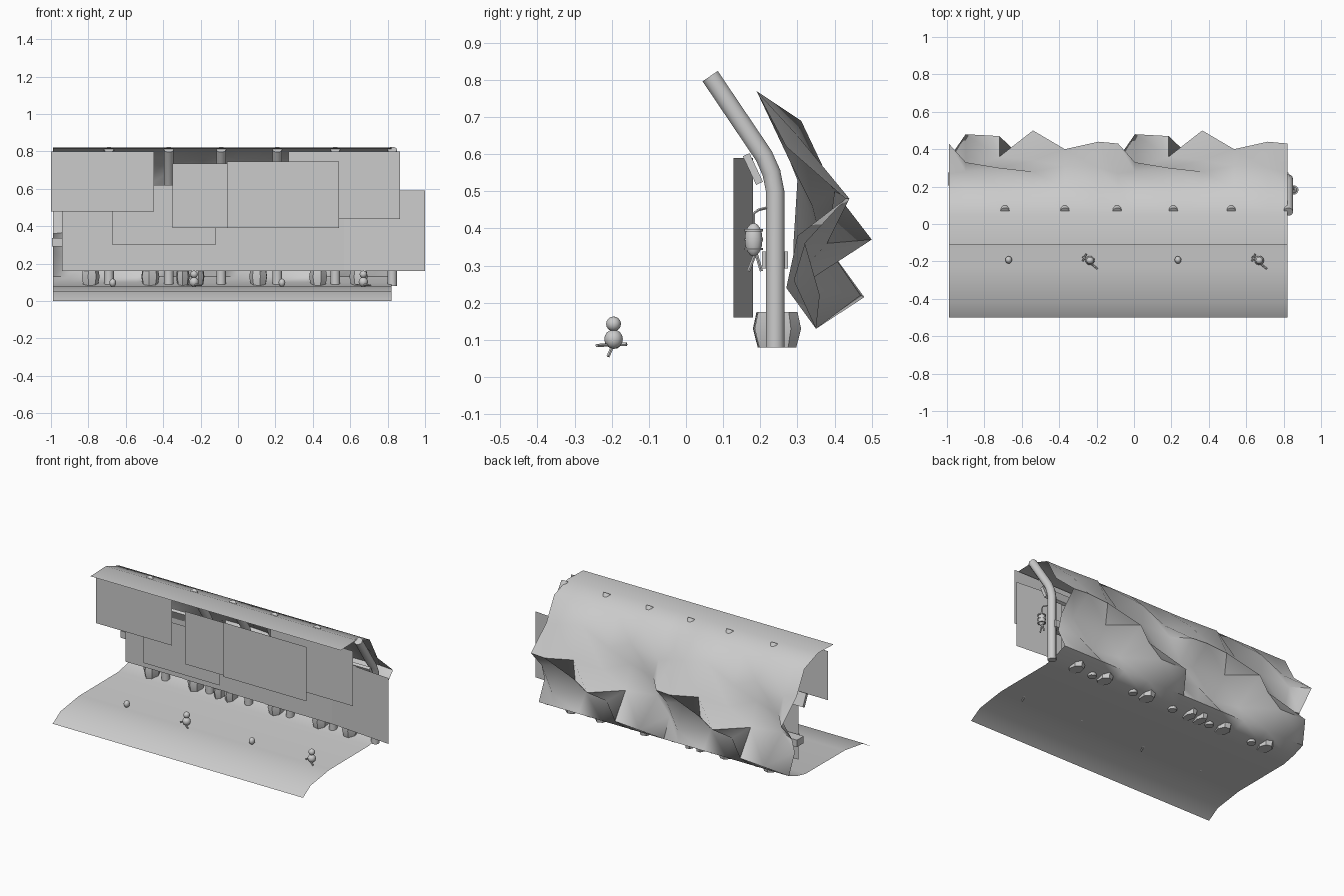
import bpy, math
from mathutils import Vector

if "Cube" in bpy.data.objects:
    bpy.data.objects.remove(bpy.data.objects["Cube"])


def mesh(name, verts, faces, angle=None):
    me = bpy.data.meshes.new(name)
    me.from_pydata(verts, [], faces)
    ob = bpy.data.objects.new(name, me)
    bpy.context.collection.objects.link(ob)
    if angle:
        smooth(ob, angle)
    return ob


def smooth(ob, angle=40):
    bpy.ops.object.select_all(action='DESELECT')
    ob.select_set(True)
    bpy.context.view_layer.objects.active = ob
    bpy.ops.object.shade_smooth_by_angle(angle=math.radians(angle))


def tube(name, pts, r, sides=8):
    # sweep a ring along a path lying in any plane
    pts = [Vector(p) for p in pts]
    verts, faces = [], []
    for i, p in enumerate(pts):
        d = (pts[min(i + 1, len(pts) - 1)] - pts[max(i - 1, 0)]).normalized()
        side = Vector((1, 0, 0)) if abs(d.x) < .9 else Vector((0, 1, 0))
        u = (side - d * side.dot(d)).normalized()
        v = d.cross(u)
        for k in range(sides):
            a = 2 * math.pi * k / sides
            verts.append(p + r * (u * math.cos(a) + v * math.sin(a)))
    for i in range(len(pts) - 1):
        for k in range(sides):
            n = (k + 1) % sides
            faces.append((i * sides + k, i * sides + n, (i + 1) * sides + n, (i + 1) * sides + k))
    faces.append(tuple(reversed(range(sides))))
    faces.append(tuple(range(len(verts) - sides, len(verts))))
    return mesh(name, verts, faces, 50)


def ball(name, loc, scale):
    bpy.ops.mesh.primitive_uv_sphere_add(segments=12, ring_count=8, radius=1, location=loc)
    ob = bpy.context.object
    ob.name = name
    ob.scale = scale
    smooth(ob)


def box(name, loc, size, tilt=0):
    bpy.ops.mesh.primitive_cube_add(size=1, location=loc, rotation=(tilt, 0, 0))
    ob = bpy.context.object
    ob.name = name
    ob.scale = size


# ground, rough cliff and overhanging roof: one sheet, two repeating tiles
lower = [(-.5, 0), (-.42, .05), (-.23, .078), (.18, .08), (.27, .10), (.35, .13)]
upper = [(.19, .77), (.05, .82), (-.11, .815)]
offsets = [0, .09, .27, .45, .62, .80]
rough = [
    [(.29, .26), (.48, .215), (.47, .22), (.30, .24), (.27, .24), (.36, .22)],
    [(.32, .36), (.29, .37), (.36, .38), (.50, .37), (.38, .36), (.30, .38)],
    [(.43, .48), (.33, .50), (.30, .53), (.34, .46), (.40, .50), (.44, .48)],
    [(.27, .62), (.28, .60), (.30, .66), (.28, .58), (.31, .69), (.30, .65)],
]
cols = [(-.99 + t * .905 + o, i) for t in range(2) for i, o in enumerate(offsets)] + [(.82, 0)]
verts, faces = [], []
for x, i in cols:
    verts += [(x, y, z) for y, z in lower + [row[i] for row in rough] + upper]
n = len(lower) + len(rough) + len(upper)
for c in range(len(cols) - 1):
    for r in range(n - 1):
        a = c * n + r
        faces.append((a, a + n, a + n + 1, a + 1))
mesh("cliff_sheet", verts, faces, 60)

# bent support posts
for x in (-.69, -.37, -.09, .21, .52, .825):
    tube("post", [(x, .24, .08), (x, .24, .50), (x, .23, .55), (x, .21, .595), (x, .065, .81)], .026, 10)

# long rails tied to the posts
box("lower_rail", (-.085, .24, .315), (1.82, .07, .045))
box("upper_rail", (-.075, .18, .56), (1.83, .02, .085), math.radians(25))

# foot stones, wider at the middle
for i, x in enumerate((-.79, -.47, -.295, -.215, .11, .43, .645)):
    w = .05 if i not in (2, 3) else .037
    verts, faces = [], []
    for f, z in ((.8, .08), (1, .13), (.85, .175)):
        for k in range(7):
            a = 2 * math.pi * k / 7 + i
            verts.append((x + w * f * math.cos(a), .245 + .065 * f * math.sin(a), z))
    for r in range(2):
        for k in range(7):
            m = (k + 1) % 7
            faces.append((r * 7 + k, r * 7 + m, r * 7 + 7 + m, r * 7 + 7 + k))
    faces += [tuple(range(6, -1, -1)), tuple(range(14, 21))]
    mesh("foot_stone", verts, faces, 30)

# flat overlapping foliage cards: x0, x1, z0, z1, y0, y1
for x0, x1, z0, z1, y0, y1 in (
        (-1, -.45, .48, .80, -.04, -.04), (-.67, -.12, .30, .62, -.02, -.02),
        (-.35, .25, .39, .735, -.05, -.05), (-.06, .54, .39, .745, -.065, -.065),
        (.27, .865, .44, .80, -.05, -.05), (-.94, -.35, .16, .59, .18, .18),
        (-.51, .08, .16, .59, .175, .175), (-.195, .39, .16, .59, .17, .17),
        (.08, .69, .16, .59, .165, .165), (.39, 1, .16, .59, .18, .128)):
    mesh("foliage_card", [(x0, y0, z0), (x1, y1, z0), (x1, y1, z1), (x0, y0, z1)], [(0, 1, 2, 3)])

# single pebbles and stacked figures with stick arms on the ground
for x in (-.67, .235):
    ball("pebble", (x, -.192, .098), (.018, .02, .022))
for x in (-.235, .67):
    ball("figure_body", (x, -.195, .102), (.025, .025, .026))
    ball("figure_head", (x, -.195, .143), (.02, .02, .02))
    tube("figure_stick", [(x - .04, -.20, .088), (x - .02, -.16, .088)], .005, 6)
    tube("figure_stick", [(x - .04, -.175, .088), (x + .04, -.24, .085)], .005, 6)
    tube("figure_leg", [(x, -.195, .09), (x + .005, -.21, .055)], .005, 6)

# lantern hung from the end post
x = .855
ball("lantern_body", (x, .182, .37), (.022, .024, .045))
for z in (.345, .37, .395):
    tube("lantern_band", [(x, .182, z - .003), (x, .182, z + .003)], .025, 12)
tube("lantern_hook", [(x, .182, .41), (x, .182, .44), (x, .195, .45), (x - .02, .215, .455)], .004, 6)
for y in (.165, .20):
    tube("lantern_tassel", [(x, .188, .335), (x, y + .003, .285)], .005, 6)
